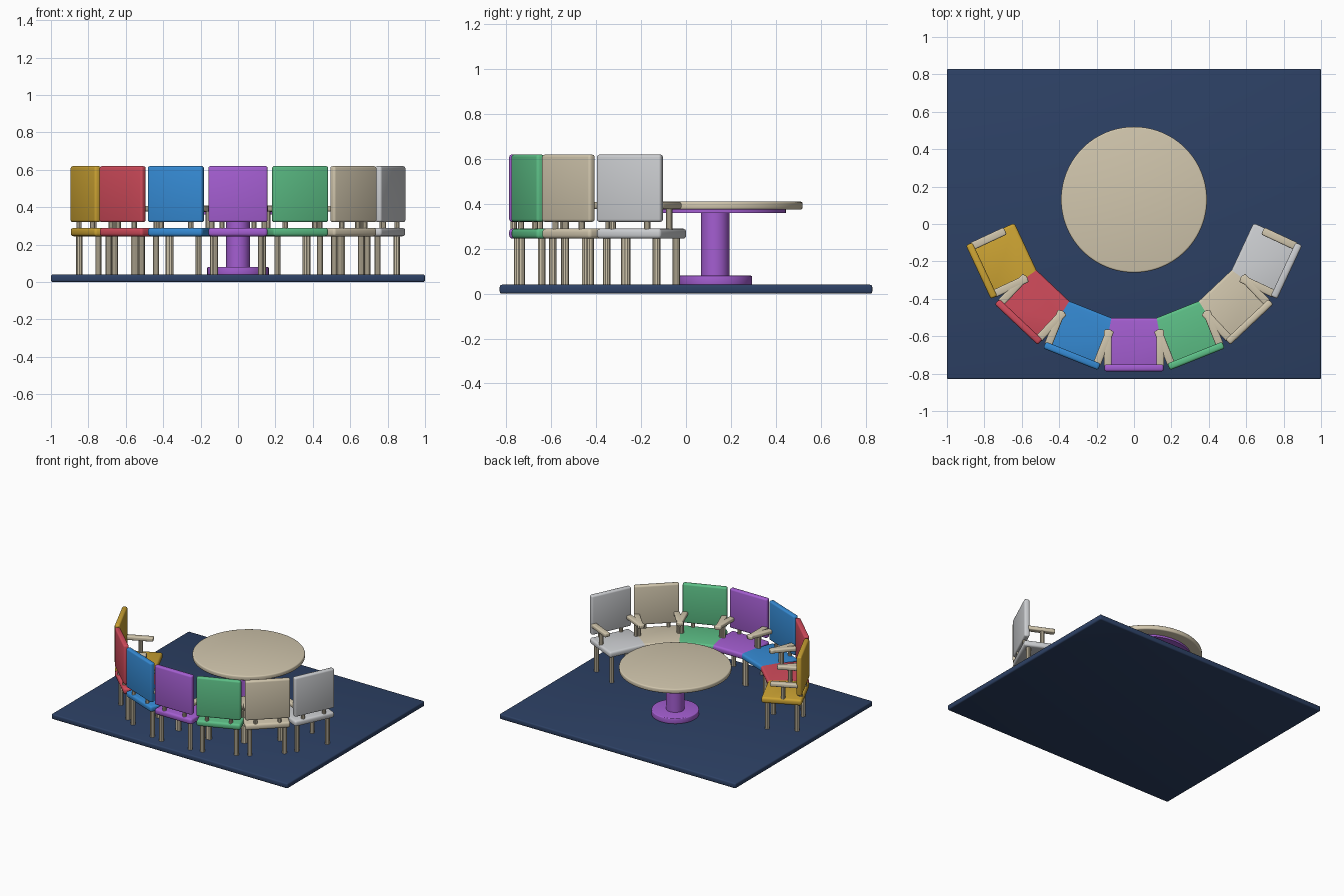
import bpy, bmesh, math
from mathutils import Matrix, Vector

cube = bpy.data.objects.get("Cube")
if cube:
    bpy.data.objects.remove(cube, do_unlink=True)


def material(name, rgb):
    linear = [((c / 255 + 0.055) / 1.055) ** 2.4 for c in rgb] + [1.0]
    m = bpy.data.materials.new(name)
    m.use_nodes = True
    m.diffuse_color = linear
    m.node_tree.nodes["Principled BSDF"].inputs["Base Color"].default_value = linear
    return m


navy = material("navy", (45, 65, 101))
tan = material("tan", (209, 198, 173))
purple = material("purple", (164, 94, 209))
seat_colours = [
    material("mustard", (204, 163, 51)),
    material("red", (208, 75, 91)),
    material("blue", (53, 138, 211)),
    purple,
    material("green", (93, 192, 135)),
    tan,
    material("silver", (203, 205, 208)),
]

CENTRE = Matrix.Translation((0, 0.13, 0))
STEP = math.radians(65 / 3)


def finish(bm, name, mat, matrix):
    mesh = bpy.data.meshes.new(name)
    bmesh.ops.recalc_face_normals(bm, faces=bm.faces)
    bm.to_mesh(mesh)
    bm.free()
    mesh.materials.append(mat)
    obj = bpy.data.objects.new(name, mesh)
    bpy.context.collection.objects.link(obj)
    obj.matrix_world = matrix
    bpy.ops.object.select_all(action="DESELECT")
    obj.select_set(True)
    bpy.context.view_layer.objects.active = obj
    bpy.ops.object.shade_smooth_by_angle(angle=math.radians(35))
    return obj


def round_edges(bm, edges, width, segments=3):
    bmesh.ops.bevel(bm, geom=edges, offset=width, segments=segments,
                    profile=0.5, affect="EDGES")


def box(name, low, high, mat, bevel, matrix=Matrix(), cuts=()):
    """Rounded box between two corners, optionally trimmed by planes through the origin."""
    low, high = Vector(low), Vector(high)
    bm = bmesh.new()
    place = Matrix.Translation((low + high) / 2) @ Matrix.Diagonal((*(high - low), 1))
    bmesh.ops.create_cube(bm, size=1, matrix=place)
    round_edges(bm, bm.edges[:], bevel)
    for normal in cuts:
        geom = bm.verts[:] + bm.edges[:] + bm.faces[:]
        cut = bmesh.ops.bisect_plane(bm, geom=geom, plane_co=(0, 0, 0),
                                     plane_no=normal, clear_outer=True)
        rim = [e for e in cut["geom_cut"] if isinstance(e, bmesh.types.BMEdge)]
        bmesh.ops.holes_fill(bm, edges=rim, sides=0)
    return finish(bm, name, mat, matrix)


def disc(name, x, y, radius, bottom, top, mat, bevel=0, sides=64, matrix=Matrix()):
    bm = bmesh.new()
    bmesh.ops.create_cone(bm, cap_ends=True, segments=sides, radius1=radius, radius2=radius,
                          depth=top - bottom,
                          matrix=Matrix.Translation((x, y, (bottom + top) / 2)))
    if bevel:
        rims = [e for e in bm.edges if abs(e.verts[0].co.z - e.verts[1].co.z) < 1e-5]
        round_edges(bm, rims, bevel)
    return finish(bm, name, mat, matrix)


# Floor
box("floor", (-1, -0.83, 0), (1, 0.83, 0.04), navy, 0.01)

# Round pedestal table
disc("table_base", 0, 0, 0.165, 0.038, 0.08, purple, 0.006, matrix=CENTRE)
disc("table_column", 0, 0, 0.063, 0.07, 0.37, purple, sides=32, matrix=CENTRE)
disc("table_underplate", 0, 0, 0.315, 0.36, 0.38, purple, matrix=CENTRE)
disc("table_top", 0, 0, 0.39, 0.375, 0.41, tan, 0.009, sides=96, matrix=CENTRE)


# Chairs stand on an arc with their backs outward, local -y pointing away from the table
def chair(index, colour):
    m = CENTRE @ Matrix.Rotation((index - 3) * STEP, 4, "Z")
    half = STEP / 2
    # Neighbouring seats meet along the line halfway between them
    cuts = [(side * math.cos(half), math.sin(half), 0)
            for side in (-1, 1) if 0 <= index + side <= 6]
    box("seat", (-0.158, -0.918, 0.245), (0.158, -0.632, 0.29), colour, 0.015, m, cuts)
    box("backrest", (-0.158, -0.918, 0.32), (0.158, -0.88, 0.62), colour, 0.012, m)
    for side in (-1, 1):
        for y in (-0.88, -0.67):
            disc("leg", side * 0.122, y, 0.017, 0.038, 0.255, tan, sides=10, matrix=m)
        disc("back_post", side * 0.085, -0.898, 0.014, 0.28, 0.34, tan, sides=10, matrix=m)
        disc("arm_post", side * 0.14, -0.785, 0.015, 0.28, 0.385, tan, sides=10, matrix=m)
        box("armrest", (side * 0.14 - 0.021, -0.89, 0.378),
            (side * 0.14 + 0.021, -0.695, 0.408), tan, 0.008, m)


for i, colour in enumerate(seat_colours):
    chair(i, colour)
